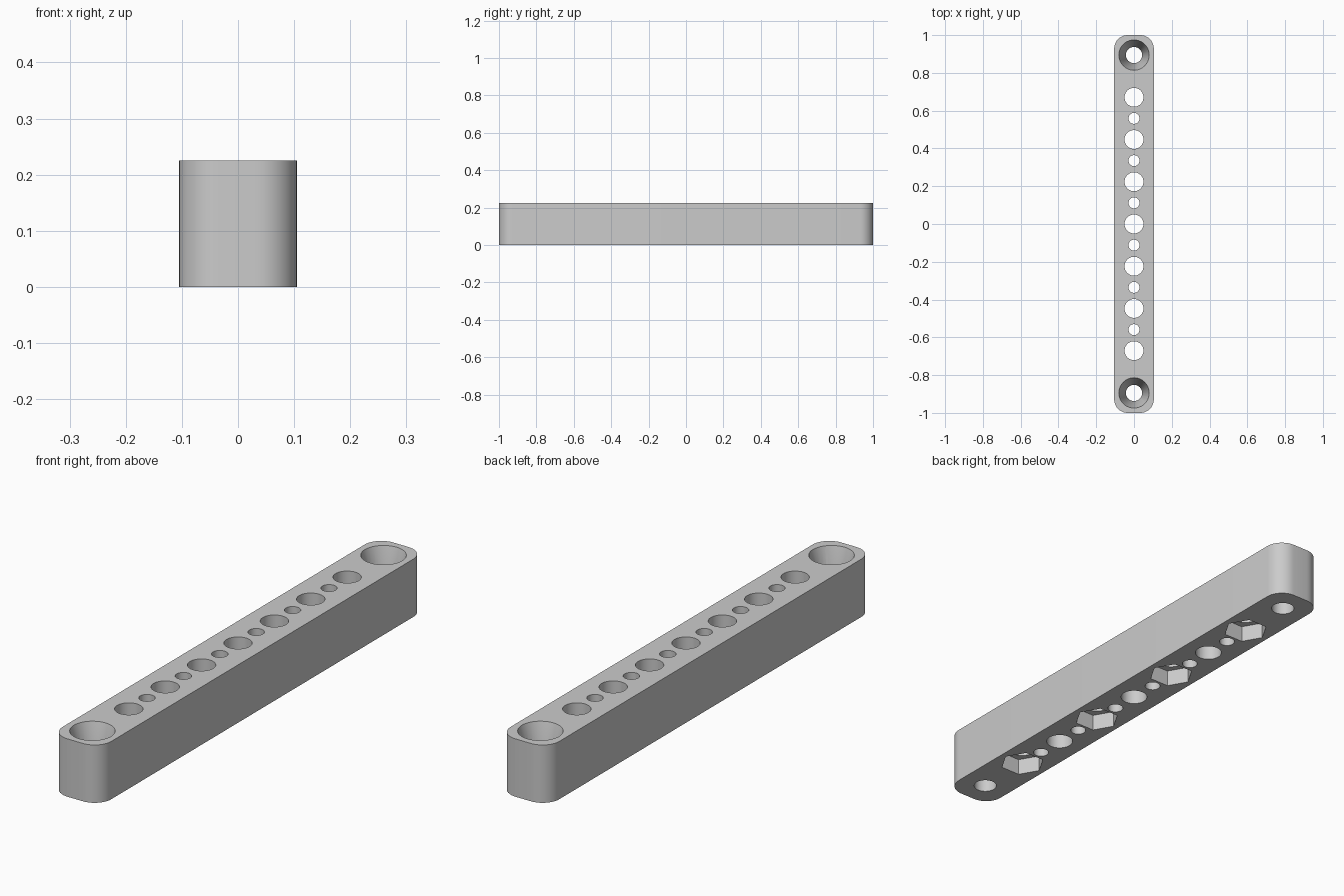
import bpy
import bmesh
from math import radians

if "Cube" in bpy.data.objects:
    bpy.data.objects.remove(bpy.data.objects["Cube"], do_unlink=True)

WIDTH, LENGTH, HEIGHT = 0.21, 2.0, 0.225
PITCH = 0.1118

grey = bpy.data.materials.new("plain_grey")
grey.use_nodes = True
colour = (0.6, 0.6, 0.6, 1)
grey.diffuse_color = colour
grey.node_tree.nodes["Principled BSDF"].inputs["Base Color"].default_value = colour

# Bar with rounded upright corners
bm = bmesh.new()
bmesh.ops.create_cube(bm, size=1)
for v in bm.verts:
    v.co.x *= WIDTH
    v.co.y *= LENGTH
    v.co.z = (v.co.z + 0.5) * HEIGHT
upright = [e for e in bm.edges if abs(e.verts[0].co.z - e.verts[1].co.z) > 0.1]
bmesh.ops.bevel(bm, geom=upright, offset=0.072, segments=10, profile=0.5,
                affect='EDGES')
mesh = bpy.data.meshes.new("drilled_bar")
bm.to_mesh(mesh)
bm.free()
bar = bpy.data.objects.new("drilled_bar", mesh)
bpy.context.collection.objects.link(bar)
mesh.materials.append(grey)


def cut(y, low_radius, high_radius, bottom, top, sides=48):
    """Remove an upright cylinder, cone or prism from the bar."""
    bpy.ops.mesh.primitive_cone_add(
        vertices=sides, radius1=low_radius, radius2=high_radius,
        depth=top - bottom, location=(0, y, (top + bottom) / 2),
        rotation=(0, 0, radians(90) if sides == 6 else 0))
    cutter = bpy.context.object
    cutter.data.materials.append(grey)
    cutter.hide_render = True
    mod = bar.modifiers.new("cut", 'BOOLEAN')
    mod.operation = 'DIFFERENCE'
    mod.solver = 'EXACT'
    mod.object = cutter
    bpy.ops.object.select_all(action='DESELECT')
    bar.select_set(True)
    bpy.context.view_layer.objects.active = bar
    bpy.ops.object.modifier_apply(modifier=mod.name)
    bpy.data.objects.remove(cutter, do_unlink=True)


# Alternating large and small through holes
for i in range(-6, 7):
    radius = 0.05 if i % 2 == 0 else 0.029
    cut(i * PITCH, radius, radius, -0.05, HEIGHT + 0.05)

# Hexagonal nut pockets underneath every other large hole
for i in (-6, -2, 2, 6):
    cut(i * PITCH, 0.084, 0.084, -0.05, 0.065, sides=6)

# Tapered screw seats at both ends
for i in (-8, 8):
    cut(i * PITCH, 0.043, 0.043, -0.05, HEIGHT + 0.05)
    cut(i * PITCH, 0.042, 0.083, 0.08, HEIGHT + 0.01)

bar.select_set(True)
bpy.context.view_layer.objects.active = bar
bpy.ops.object.shade_smooth_by_angle(angle=radians(30))
